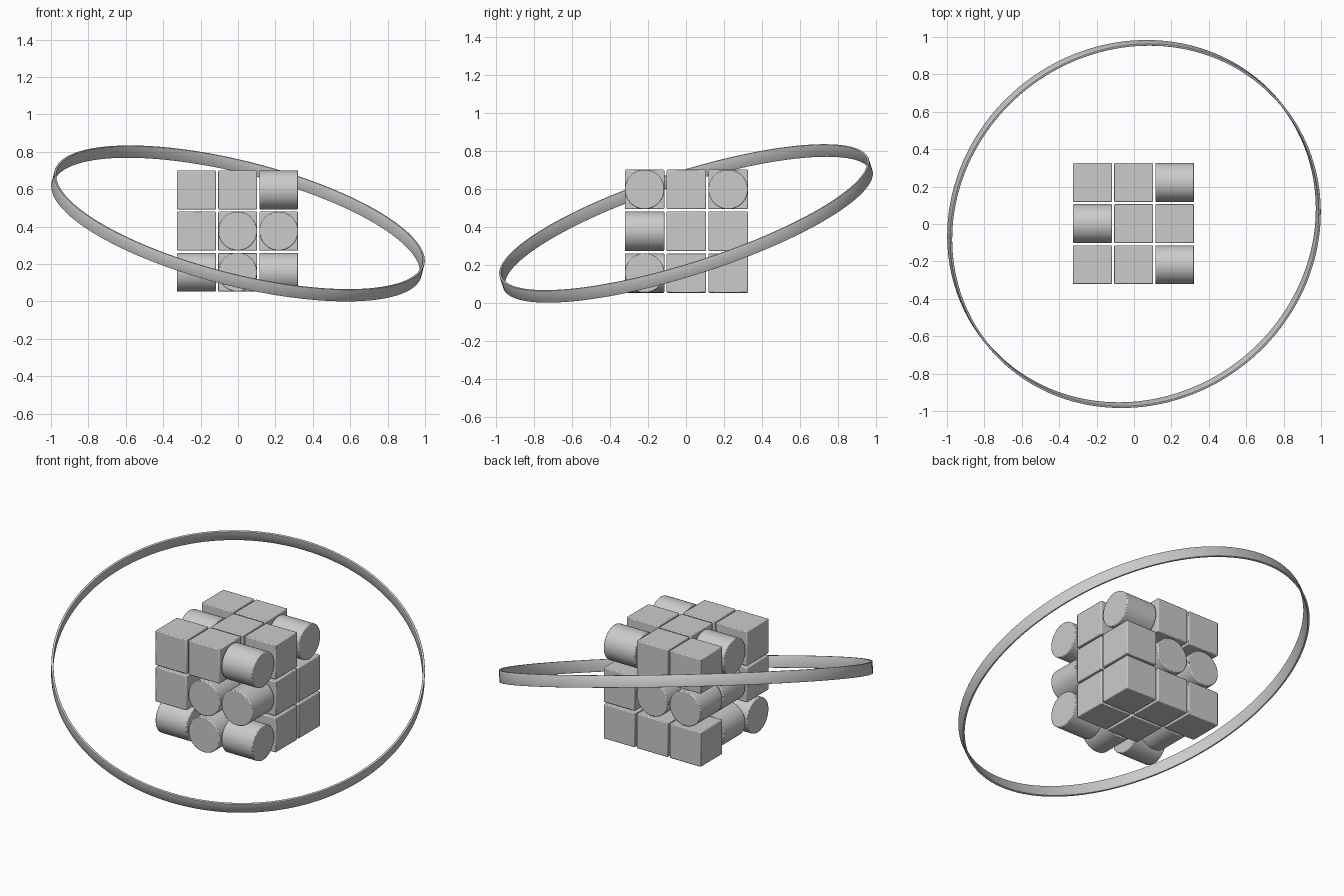
import bpy, math
from mathutils import Vector, Matrix

if "Cube" in bpy.data.objects:
    bpy.data.objects.remove(bpy.data.objects["Cube"], do_unlink=True)

GREY = (0.6, 0.6, 0.6, 1)
mat = bpy.data.materials.new("light_grey")
mat.use_nodes = True
mat.diffuse_color = GREY
mat.node_tree.nodes["Principled BSDF"].inputs["Base Color"].default_value = GREY

SIZE = 0.208
STEP = 0.22
CENTRE = Vector((-0.002, 0.002, 0.376))


def finish(obj, name, bevel):
    obj.name = name
    obj.data.materials.append(mat)
    mod = obj.modifiers.new("soft_edges", 'BEVEL')
    mod.width = bevel
    mod.segments = 2
    mod.limit_method = 'ANGLE'
    mod.angle_limit = math.radians(40)
    bpy.ops.object.shade_smooth_by_angle(angle=math.radians(40))


def block(kind, name, pos):
    if kind == "c":
        bpy.ops.mesh.primitive_cube_add(size=SIZE, location=pos)
    else:
        # drum lying along the x or y axis
        turn = (0, math.pi / 2, 0) if kind == "x" else (math.pi / 2, 0, 0)
        bpy.ops.mesh.primitive_cylinder_add(vertices=64, radius=SIZE / 2, depth=SIZE,
                                            location=pos, rotation=turn)
    finish(bpy.context.object, name, 0.005)


# Stacked blocks: c = cube, x / y = drum along that axis.
# Each layer lists its rows front to back, each row runs from -x to +x.
layers = {
    "bottom": ("xyx", "ycc", "ccc"),
    "middle": ("cyy", "ycc", "yyc"),
    "top": ("ccx", "xcc", "ccx"),
}
for k, (layer, rows) in enumerate(layers.items()):
    for j, (depth, row) in enumerate(zip(("front", "centre", "back"), rows)):
        for i, (side, kind) in enumerate(zip(("right", "mid", "left"), row)):
            offset = Vector((i - 1, j - 1, k - 1)) * STEP
            shape = "cube" if kind == "c" else "drum"
            block(kind, f"{layer}_{depth}_{side}_{shape}", CENTRE + offset)

# Tilted orbit band: a short open tube given thickness
bpy.ops.mesh.primitive_cylinder_add(vertices=160, radius=1.02, depth=0.068,
                                    end_fill_type='NOTHING')
ring = bpy.context.object
normal = Vector((0.255, -0.32, 1)).normalized()
tilt = normal.to_track_quat('Z', 'Y').to_matrix().to_4x4()
ring.matrix_world = Matrix.Translation((0, 0, 0.417)) @ tilt
shell = ring.modifiers.new("thickness", 'SOLIDIFY')
shell.thickness = 0.012
shell.offset = -1
finish(ring, "orbit_ring", 0.002)
